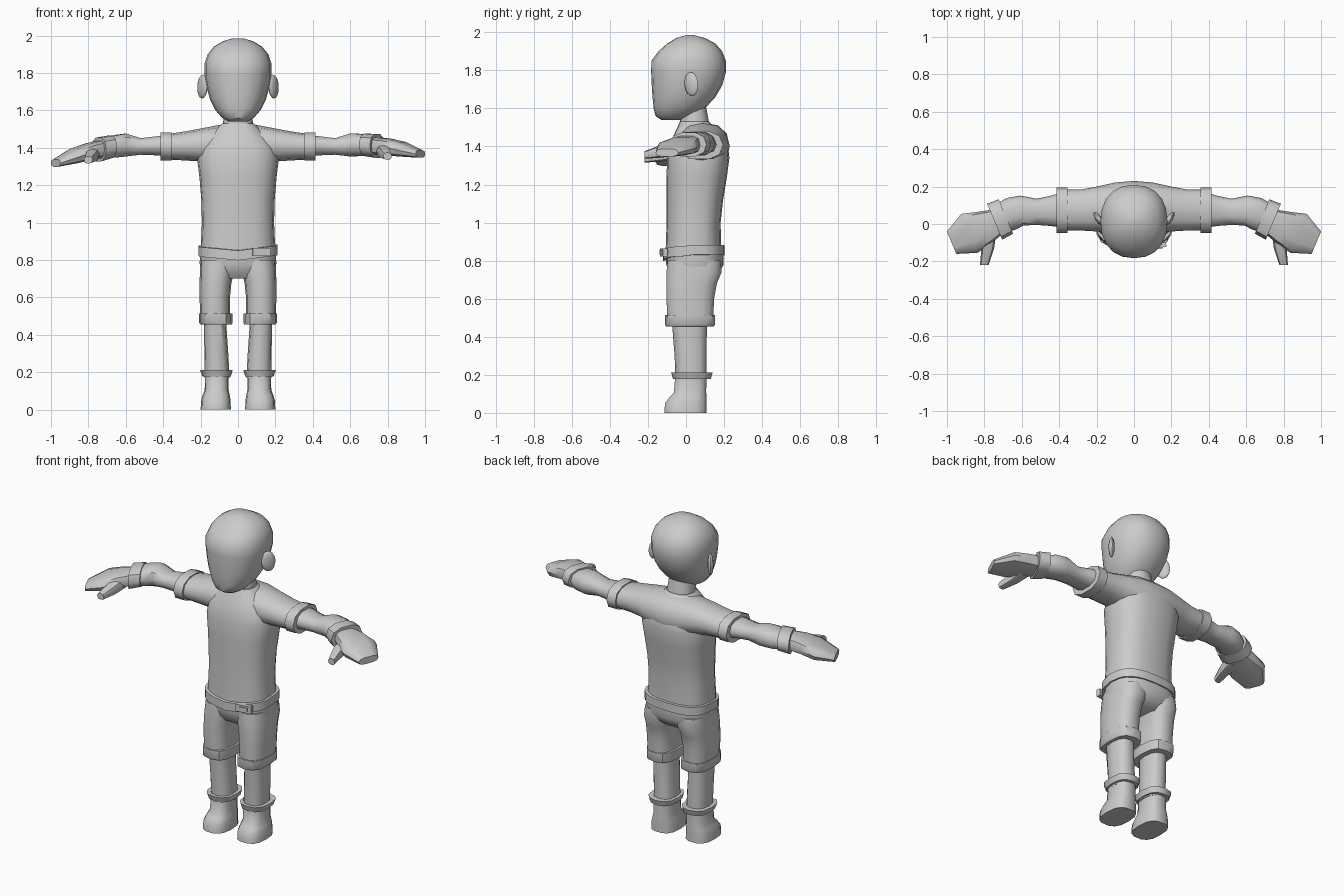
import bpy, bmesh, math
from mathutils import Vector, Matrix

clay = bpy.data.materials.new("light grey clay")
clay.diffuse_color = (0.6, 0.6, 0.6, 1)


def finish(name, bm, angle=40):
    bmesh.ops.recalc_face_normals(bm, faces=bm.faces[:])
    me = bpy.data.meshes.new(name)
    bm.to_mesh(me)
    bm.free()
    me.materials.append(clay)
    ob = bpy.data.objects.new(name, me)
    bpy.context.collection.objects.link(ob)
    bpy.ops.object.select_all(action='DESELECT')
    ob.select_set(True)
    bpy.context.view_layer.objects.active = ob
    bpy.ops.object.shade_smooth_by_angle(angle=math.radians(angle))
    return ob


def ring(c, u, v, n, p):
    """Superellipse of n points around c, spanned by u and v."""
    def f(t):
        return math.copysign(abs(t) ** (2 / p), t) if abs(t) > 1e-6 else 0
    c, u, v = Vector(c), Vector(u), Vector(v)
    return [c + u * f(math.cos(2 * math.pi * i / n)) + v * f(math.sin(2 * math.pi * i / n))
            for i in range(n)]


def loft(name, rings, warp=None, angle=40):
    bm = bmesh.new()
    n = len(rings[0])
    rows = [[bm.verts.new(warp(q) if warp else q) for q in r] for r in rings]
    for a, b in zip(rows, rows[1:]):
        for i in range(n):
            bm.faces.new((a[i], a[(i + 1) % n], b[(i + 1) % n], b[i]))
    for row in (rows[0], rows[-1]):
        mid = bm.verts.new(sum((v.co for v in row), Vector()) / n)
        for i in range(n):
            bm.faces.new((row[i], row[(i + 1) % n], mid))
    return finish(name, bm, angle)


def upright(name, secs, n=16, p=2.3, warp=None, s=1):
    """Sections (z, x0, x1, y0, y1) stacked upwards."""
    return loft(name, [ring((s * (x0 + x1) / 2, (y0 + y1) / 2, z), ((x1 - x0) / 2, 0, 0),
                            (0, (y1 - y0) / 2, 0), n, p) for z, x0, x1, y0, y1 in secs], warp)


def sideways(name, secs, s=1, n=10, p=2.4):
    """Sections (x, y, z, half depth, half height, slant) along the arm."""
    out = []
    for x, y, z, w, h, t in secs:
        drop = 0.13 * max(0, x - 0.6) if s < 0 else 0
        out.append(ring((s * x, y, z - drop), (s * t * w, w, 0), (0, 0, h), n, p))
    return loft(name, out, angle=45)


# Head with a flattened face, and neck
upright("head", [(z, -w, w, a, b) for z, w, a, b in (
    (1.54, .05, -.13, -.02), (1.56, .085, -.16, .04), (1.60, .12, -.17, .10),
    (1.66, .15, -.176, .155), (1.72, .167, -.18, .19), (1.79, .179, -.183, .21),
    (1.85, .179, -.182, .21), (1.90, .162, -.145, .19), (1.94, .13, -.10, .155),
    (1.97, .08, -.05, .10), (1.985, .03, 0, .04))], n=20, p=2.25)
upright("neck", [(1.46, -.09, .09, -.04, .13), (1.53, -.08, .08, -.03, .12),
                 (1.64, -.07, .07, -.04, .10)], n=12)

# Shirt body and the yoke running through both sleeves
upright("shirt_body", [(z, -w, w, a, b) for z, w, a, b in (
    (.83, .20, -.108, .185), (1.0, .193, -.102, .182), (1.12, .196, -.102, .195),
    (1.24, .206, -.102, .215), (1.34, .218, -.10, .228), (1.41, .205, -.085, .22),
    (1.47, .15, -.06, .18), (1.53, .085, -.032, .12))], n=20, p=2.6)
half = [(.39, .075, 1.405, .108, .067), (.28, .075, 1.41, .11, .078),
        (.20, .08, 1.415, .12, .088), (.10, .09, 1.41, .132, .112)]
yoke = [(-x, *r, 0) for x, *r in half] + [(0, .093, 1.40, .137, .125, 0)]
yoke += [(x, *r, 0) for x, *r in reversed(half)]
loft("shirt_shoulders", [ring((x, y, z), (0, w, 0), (0, 0, h), 12, 2.3)
                         for x, y, z, w, h, t in yoke])


# Belt dipping to a point in front, with an offset buckle
def dip(q):
    q = q.copy()
    if q.y < 0.03:
        q.z -= 0.022 * max(0, 1 - abs(q.x) / 0.2)
    else:
        q.z += 0.008
    q.z += 0.015 * q.x
    return q


upright("belt", [(.82, -.212, .212, -.122, .203), (.872, -.212, .212, -.122, .203)],
        n=24, p=2.7, warp=dip)
for name, depth, w, h in (("buckle_frame", .012, .048, .022), ("buckle_centre", .018, .026, .012)):
    bm = bmesh.new()
    bmesh.ops.create_cube(bm, size=1, matrix=Matrix.Translation((.125, -.117, .843)) @
                          Matrix.Rotation(.16, 4, 'Z') @ Matrix.Diagonal((2 * w, 2 * depth, 2 * h, 1)))
    finish(name, bm)

# Seat of the trousers
upright("trouser_seat", [(.70, -.17, .17, -.06, .13), (.735, -.195, .195, -.09, .175),
                         (.78, -.205, .205, -.104, .198), (.84, -.203, .203, -.108, .195)],
        n=20, p=2.6)

for s, side in ((1, "left"), (-1, "right")):
    # Legs
    upright(side + "_trouser_leg", [(.48, .043, .203, -.10, .145), (.60, .043, .205, -.105, .15),
                                    (.68, .035, .205, -.106, .165), (.74, .02, .204, -.105, .19),
                                    (.80, .01, .20, -.10, .185)], n=14, p=2.6, s=s)
    upright(side + "_knee_cuff", [(.455, .032, .20, -.105, .148), (.465, .03, .208, -.11, .153),
                                  (.515, .03, .208, -.11, .153)], n=12, p=2.8, s=s)
    upright(side + "_shin", [(.17, .045, .178, -.055, .108), (.30, .052, .18, -.06, .108),
                             (.49, .065, .182, -.075, .11)], n=12, p=2.5, s=s)
    upright(side + "_boot_cuff", [(.178, .038, .19, -.068, .13), (.212, .028, .203, -.078, .14)],
            n=12, p=2.6, s=s)
    upright(side + "_boot", [(0, .038, .2, -.115, .11), (.05, .04, .197, -.113, .11),
                             (.08, .045, .188, -.09, .11), (.105, .05, .178, -.066, .108),
                             (.19, .05, .176, -.058, .108)], n=14, p=2.7, s=s)

    # Arm and cuffs
    sideways(side + "_sleeve_cuff", [(.355, .074, 1.407, .121, .077, 0),
                                     (.415, .074, 1.407, .121, .077, 0)], s)
    sideways(side + "_arm", [(.38, .075, 1.412, .095, .058, 0), (.45, .07, 1.41, .08, .052, 0),
                             (.52, .065, 1.407, .07, .046, 0), (.60, .072, 1.415, .08, .064, .1),
                             (.655, .055, 1.415, .084, .062, .3), (.70, .035, 1.412, .075, .055, .42)], s)
    sideways(side + "_glove_cuff", [(.685, .04, 1.416, .092, .062, .42),
                                    (.745, .012, 1.41, .096, .066, .42)], s)

    # Mitten and thumb
    sideways(side + "_mitten", [(.73, .012, 1.41, .065, .048, .42), (.80, -.02, 1.405, .085, .046, .42),
                                (.88, -.05, 1.392, .104, .04, .42), (.975, -.10, 1.367, .06, .021, .42)],
             s, p=2.9)
    low = .02 if s < 0 else 0
    loft(side + "_thumb", [ring((s * x, y, z - low), (w, 0, 0), (0, 0, h), 8, 2.6) for x, y, z, w, h in (
        (.775, -.04, 1.39, .04, .036), (.782, -.13, 1.375, .034, .034),
        (.80, -.218, 1.355, .023, .02))])

    # Ear: a flattened shell leaning away from the head
    bm = bmesh.new()
    bmesh.ops.create_uvsphere(bm, u_segments=12, v_segments=8, radius=1,
                              matrix=Matrix.Translation((s * .19, .028, 1.727)) @
                              Matrix.Rotation(-s * .6, 4, 'Z') @ Matrix.Rotation(.12, 4, 'X') @
                              Matrix.Diagonal((.017, .043, .064, 1)))
    finish(side + "_ear", bm)
